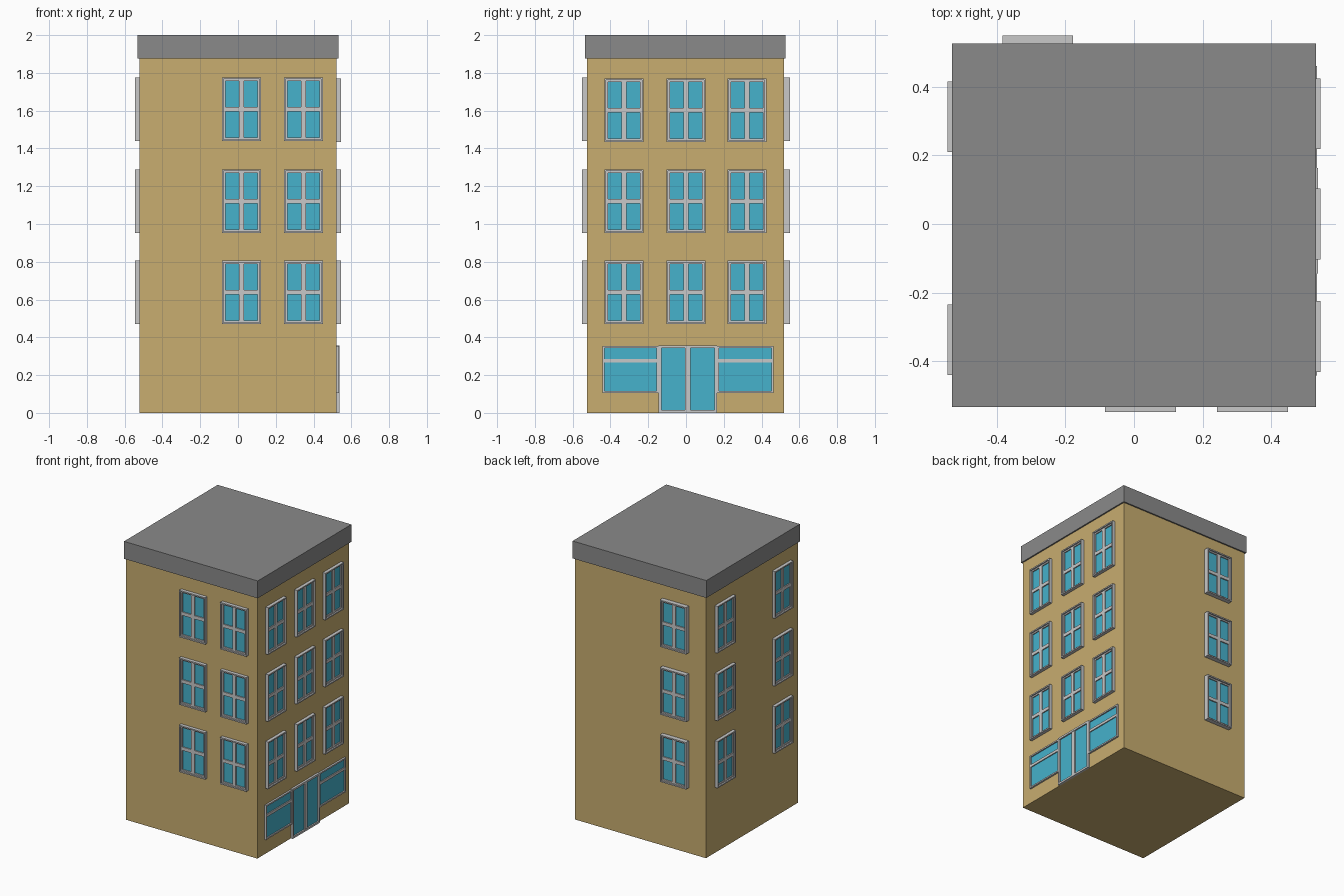
import bpy, bmesh
from mathutils import Matrix, Vector

if "Cube" in bpy.data.objects:
    bpy.data.objects.remove(bpy.data.objects["Cube"])


def material(name, rgb):
    m = bpy.data.materials.new(name)
    m.diffuse_color = (*rgb, 1)
    m.use_nodes = True
    m.node_tree.nodes["Principled BSDF"].inputs["Base Color"].default_value = m.diffuse_color
    return m


WALL = material("tan_wall", (0.578, 0.418, 0.162))
ROOF = material("grey_roof", (0.254, 0.254, 0.254))
FRAME = material("light_grey_frame", (0.578, 0.578, 0.578))
GLASS = material("blue_glass", (0.061, 0.445, 0.604))

HALF, YC = 0.521, -0.0035      # wall half width and y centre


def add_box(bm, lo, hi):
    lo, hi = Vector(lo), Vector(hi)
    mat = Matrix.Translation((lo + hi) / 2) @ Matrix.Diagonal((*(hi - lo), 1))
    bmesh.ops.create_cube(bm, size=1, matrix=mat)


def finish(bm, name, mats, matrix=Matrix()):
    me = bpy.data.meshes.new(name)
    bm.to_mesh(me)
    bm.free()
    for m in mats:
        me.materials.append(m)
    ob = bpy.data.objects.new(name, me)
    ob.matrix_world = matrix
    bpy.context.collection.objects.link(ob)


def block(name, half, z0, z1, mat):
    bm = bmesh.new()
    add_box(bm, (-half, YC - half, z0), (half, YC + half, z1))
    finish(bm, name, [mat])


def glazed(name, normal, along, z, w, h, profile, bars):
    """Frame swept as (inset, depth) rings, glass in the last ring, plus bars.
    Local axes: x along the wall, y up, z out of the wall."""
    n = Vector(normal)
    u = Vector((0, 0, 1)).cross(n)
    pos = Vector((0, YC, z)) + n * HALF
    if n.x:
        pos.y = along
    else:
        pos.x = along
    matrix = Matrix((u, (0, 0, 1), n)).transposed().to_4x4()
    matrix.translation = pos
    bm = bmesh.new()
    rings = []
    for inset, d in profile:
        a, b = w / 2 - inset, h / 2 - inset
        rings.append([bm.verts.new(p) for p in
                      ((-a, -b, d), (a, -b, d), (a, b, d), (-a, b, d))])
    for r, s in zip(rings, rings[1:]):
        for j in range(4):
            k = (j + 1) % 4
            bm.faces.new((r[j], r[k], s[k], s[j]))
    bm.faces.new(rings[-1]).material_index = 1
    base = profile[-1][1]
    for x0, x1, y0, y1, d in bars:
        add_box(bm, (x0, y0, base - 0.004), (x1, y1, d))
    finish(bm, name, [FRAME, GLASS], matrix)


# main masses
block("building_walls", HALF, 0, 1.875, WALL)
block("roof_slab", 0.531, 1.875, 2, ROOF)

# upper windows: wall direction, column centres, projection, top row height
W, H = 0.207, 0.337
SIDES = {
    "front": ((0, -1, 0), (0.019, 0.346), 0.025, 1.607),
    "right": ((1, 0, 0), (-0.328, 0.0, 0.322), 0.023, 1.602),
    "back": ((0, 1, 0), (-0.281,), 0.033, 1.607),
    "left": ((-1, 0, 0), (-0.338, 0.313), 0.023, 1.607),
}
for side, (n, cols, depth, top) in SIDES.items():
    mid = depth - 0.010
    prof = [(0, 0), (0, depth), (0.009, depth), (0.009, mid),
            (0.0185, mid), (0.0185, mid - 0.008)]
    a, b = W / 2 - 0.0185, H / 2 - 0.0185
    cross = [(-0.0135, 0.0135, -b, b, mid), (-a, a, -0.012, 0.012, mid)]
    for c, along in enumerate(cols):
        for r, z in enumerate((0.638, 1.121, top)):
            glazed(f"{side}_window_{r}_{c}", n, along, z, W, H, prof, cross)

# shop windows and double door on the right side
for name, y0, y1 in (("shop_window_left", -0.442, -0.145),
                     ("shop_window_right", 0.164, 0.462)):
    w, h = y1 - y0, 0.247
    glazed(name, (1, 0, 0), (y0 + y1) / 2, 0.2295, w, h,
           [(0, 0), (0, 0.013), (0.01, 0.013), (0.01, 0.004)],
           [(-w / 2 + 0.01, w / 2 - 0.01, 0.036, 0.055, 0.011)])
glazed("double_door", (1, 0, 0), 0.0095, 0.1785, 0.309, 0.357,
       [(0, 0), (0, 0.016), (0.014, 0.016), (0.014, 0.006)],
       [(-0.0145, 0.0145, -0.164, 0.164, 0.014)])
